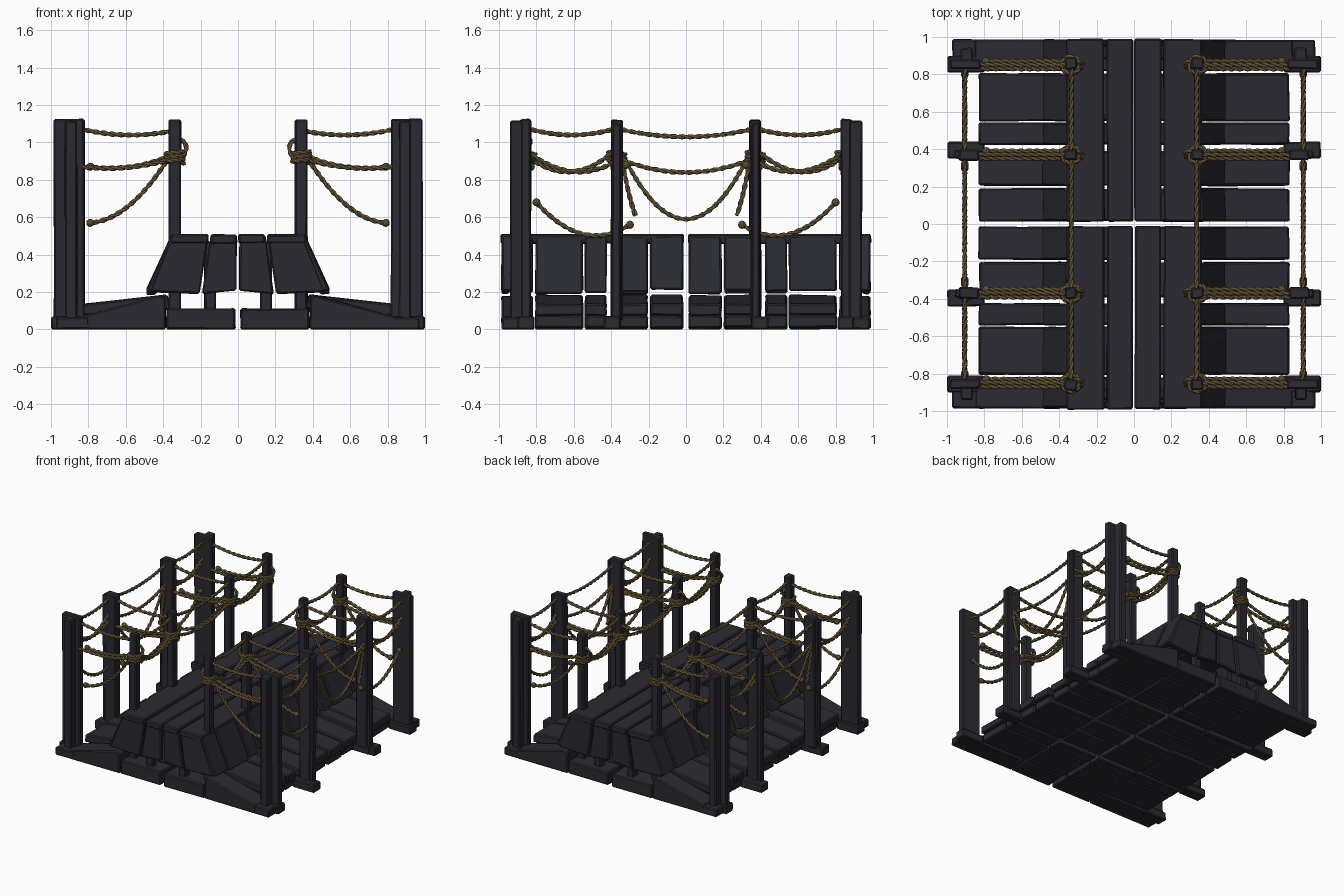
import bpy, bmesh, math, random
from mathutils import Vector

random.seed(4)
if "Cube" in bpy.data.objects:
    bpy.data.objects.remove(bpy.data.objects["Cube"], do_unlink=True)


def material(name, color):
    m = bpy.data.materials.new(name)
    m.use_nodes = True
    m.diffuse_color = color
    m.node_tree.nodes["Principled BSDF"].inputs["Base Color"].default_value = color
    m.node_tree.nodes["Principled BSDF"].inputs["Roughness"].default_value = 0.9
    return m


WOOD = material("dark wood", (0.023, 0.023, 0.031, 1))
ROPE = material("rope brown", (0.115, 0.08, 0.034, 1))
SIDES = [(sx, sy) for sx in (1, -1) for sy in (1, -1)]


def add_object(name, mesh, mat):
    ob = bpy.data.objects.new(name, mesh)
    bpy.context.collection.objects.link(ob)
    mesh.materials.clear()
    mesh.materials.append(mat)
    return ob


def prism(name, profile, y0, y1, sx=1, sy=1, wear=0.004, bevel=0.008):
    """Worn plank: an x-z profile pushed from y0 to y1, mirrored by sx, sy."""
    bm = bmesh.new()
    ends = [[bm.verts.new((x * sx, y * sy, z)) for x, z in profile] for y in (y0, y1)]
    bm.faces.new(ends[0])
    bm.faces.new(ends[1])
    n = len(profile)
    for i in range(n):
        j = (i + 1) % n
        bm.faces.new((ends[0][i], ends[0][j], ends[1][j], ends[1][i]))
    for v in bm.verts:
        v.co += Vector([random.uniform(-wear, wear) for _ in range(3)])
        v.co.z = max(v.co.z, 0)
    bmesh.ops.recalc_face_normals(bm, faces=bm.faces)
    bmesh.ops.bevel(bm, geom=bm.edges[:], offset=bevel, segments=1, affect='EDGES')
    mesh = bpy.data.meshes.new(name)
    bm.to_mesh(mesh)
    bm.free()
    return add_object(name, mesh, WOOD)


def box(name, x, y, z, sx=1, sy=1, **kw):
    return prism(name, [(x[0], z[0]), (x[1], z[0]), (x[1], z[1]), (x[0], z[1])],
                 y[0], y[1], sx, sy, **kw)


# Plank rows along the length
ROWS = [(0.015, 0.19), (0.205, 0.39), (0.425, 0.54), (0.55, 0.805), (0.82, 0.985)]

for sx, sy in SIDES:
    # Floor: flat underside boards, sloping walkway boards, steep deck flanks
    for i, (a, b) in enumerate(ROWS):
        last = i == len(ROWS) - 1
        box("under_board", (0.015, 0.38), (a, b), (0.0, 0.11), sx, sy)
        if last:
            prism("end_wedge", [(0.385, 0), (0.385, 0.17), (0.42, 0.18), (0.85, 0.07), (0.85, 0)],
                  a, b, sx, sy)
        else:
            box("outer_under_board", (0.385, 0.81), (a, b), (0.01, 0.075), sx, sy)
            prism("walkway_board", [(0.36, 0.11), (0.38, 0.185), (0.83, 0.135), (0.83, 0.075)],
                  a, b, sx, sy)
        low = 0.2 + random.uniform(-0.015, 0.015)
        prism("flank_board", [(0.32, 0.495), (0.36, 0.495), (0.49, low), (0.44, low)],
              a, b, sx, sy)

    # Deck boards and the boards closing the deck end
    for x0, x1 in ((0.004, 0.145), (0.158, 0.362)):
        box("deck_board", (x0, x1), (0.012, 0.99), (0.46, 0.508), sx, sy)
    prism("end_board", [(0.008, 0.21), (0.19, 0.19), (0.145, 0.5), (0.008, 0.5)],
          0.95, 0.985, sx, sy)
    prism("end_board", [(0.205, 0.19), (0.47, 0.2), (0.35, 0.5), (0.16, 0.5)],
          0.945, 0.985, sx, sy)
    box("deck_support", (0.12, 0.18), (0.88, 0.94), (0.1, 0.47), sx, sy)

    # Ground beams sticking out past the walkway
    box("end_beam", (0.8, 0.97), (0.82, 0.985), (0, 0.065), sx, sy)
    box("end_beam_tip", (0.8, 0.998), (0.81, 0.9), (0, 0.07), sx, sy, wear=0.001)
    box("cross_beam", (0.4, 0.95), (0.35, 0.395), (0, 0.07), sx, sy)
    box("cross_beam_tip", (0.8, 0.998), (0.35, 0.44), (0, 0.07), sx, sy, wear=0.001)

    # Outer posts: angled corner pair and a wide middle board
    box("corner_post", (0.82, 0.985), (0.83, 0.88), (0.05, 1.125), sx, sy)
    box("corner_post_rib", (0.86, 0.925), (0.865, 0.94), (0.05, 1.115), sx, sy)
    box("middle_post", (0.83, 0.935), (0.34, 0.4), (0.05, 1.12), sx, sy)
    box("middle_post_rib", (0.92, 0.96), (0.35, 0.395), (0.05, 1.1), sx, sy)
    # Inner posts beside the deck
    for y in (0.37, 0.86):
        box("inner_post", (0.305, 0.37), (y - 0.03, y + 0.03), (0.1, 1.12), sx, sy)


# Ropes: paths are gathered by group and twisted from two strands
groups = {}


def add_path(group, points):
    groups.setdefault(group, []).append([Vector(p) for p in points])


def hang(group, a, b, sag, n=36):
    a, b = Vector(a), Vector(b)
    add_path(group, [a.lerp(b, t) - Vector((0, 0, 4 * sag * t * (1 - t)))
                     for t in (i / n for i in range(n + 1))])


def ring(group, c, rx, ry, rz, turns=1):
    n = 20 * turns
    add_path(group, [(c[0] + rx * math.cos(t), c[1] + ry * math.sin(t),
                      c[2] + rz * math.sin(t) + 0.02 * i / 20)
                     for i, t in ((i, math.tau * i / 20) for i in range(n + 1))])


def knot(p, r=0.022):
    bm = bmesh.new()
    bmesh.ops.create_icosphere(bm, subdivisions=2, radius=r)
    mesh = bpy.data.meshes.new("rope_knot")
    bm.to_mesh(mesh)
    bm.free()
    add_object("rope_knot", mesh, ROPE).location = p


for sx, sy in SIDES:
    # Across, from outer posts to inner posts
    for y in (0.37, 0.85):
        Y = y * sy
        hang("top_ropes", (0.83 * sx, Y, 1.07), (0.36 * sx, Y, 1.06), 0.025)
        hang("middle_ropes", (0.79 * sx, Y + 0.02, 0.87), (0.36 * sx, Y + 0.02, 0.93), 0.03)
        hang("middle_ropes", (0.83 * sx, Y - 0.02, 0.87), (0.36 * sx, Y - 0.02, 0.91), 0.025)
        hang("low_ropes", (0.79 * sx, Y, 0.57), (0.37 * sx, Y, 0.92), 0.08)
        knot((0.79 * sx, Y + 0.02, 0.87))
        knot((0.79 * sx, Y, 0.57))
        ring("post_wraps", (0.338 * sx, Y, 0.89), 0.048, 0.045, 0, 3)
        ring("post_wraps", (0.3 * sx, Y, 0.96), 0.025, 0.02, 0.045)
    # Lengthwise, between corner and middle posts
    for x in (0.335, 0.905):
        X = x * sx
        hang("top_ropes", (X, 0.83 * sy, 1.07), (X, 0.39 * sy, 1.07), 0.03)
        hang("middle_ropes", (X, 0.83 * sy, 0.94), (X, 0.39 * sy, 0.89), 0.07)
        hang("middle_ropes", (X, 0.81 * sy, 0.9), (X, 0.39 * sy, 0.95), 0.08)
    X = 0.905 * sx
    hang("low_ropes", (X, 0.8 * sy, 0.68), (X, 0.3 * sy, 0.56), 0.11)
    knot((X, 0.8 * sy, 0.68))
    knot((X, 0.3 * sy, 0.56))
    # Loose rope ends beside the middle posts
    hang("loose_ropes", (X, 0.34 * sy, 0.9), (X, 0.27 * sy, 0.61), 0.03, 16)
    knot((X, 0.32 * sy, 0.88))

# Lengthwise, over the middle gap
for sx in (1, -1):
    for x in (0.335, 0.905):
        X = x * sx
        hang("top_ropes", (X, -0.35, 1.07), (X, 0.35, 1.07), 0.04)
        hang("middle_ropes", (X, -0.35, 0.91), (X, 0.35, 0.91), 0.07)
    hang("low_ropes", (0.905 * sx, -0.32, 0.9), (0.905 * sx, 0.32, 0.9), 0.31)

for name, paths in groups.items():
    curve = bpy.data.curves.new(name + "_curve", 'CURVE')
    curve.dimensions = '3D'
    curve.bevel_depth = 0.0085
    curve.bevel_resolution = 1
    curve.use_fill_caps = True
    for path in paths:
        for strand in (0, math.pi):
            sp = curve.splines.new('POLY')
            sp.points.add(len(path) - 1)
            length = 0
            for i, p in enumerate(path):
                t = (path[min(i + 1, len(path) - 1)] - path[max(i - 1, 0)]).normalized()
                u = t.cross(Vector((0.3, 0.3, 1))).normalized()
                v = t.cross(u)
                length += (p - path[i - 1]).length if i else 0
                w = strand + length * 70
                q = p + 0.006 * (u * math.cos(w) + v * math.sin(w))
                sp.points[i].co = (*q, 1)
    temp = bpy.data.objects.new(name + "_curve", curve)
    bpy.context.collection.objects.link(temp)
    bpy.context.view_layer.update()
    mesh = bpy.data.meshes.new_from_object(
        temp.evaluated_get(bpy.context.evaluated_depsgraph_get()))
    bpy.data.objects.remove(temp, do_unlink=True)
    rope = add_object(name, mesh, ROPE)
    for f in mesh.polygons:
        f.use_smooth = True
